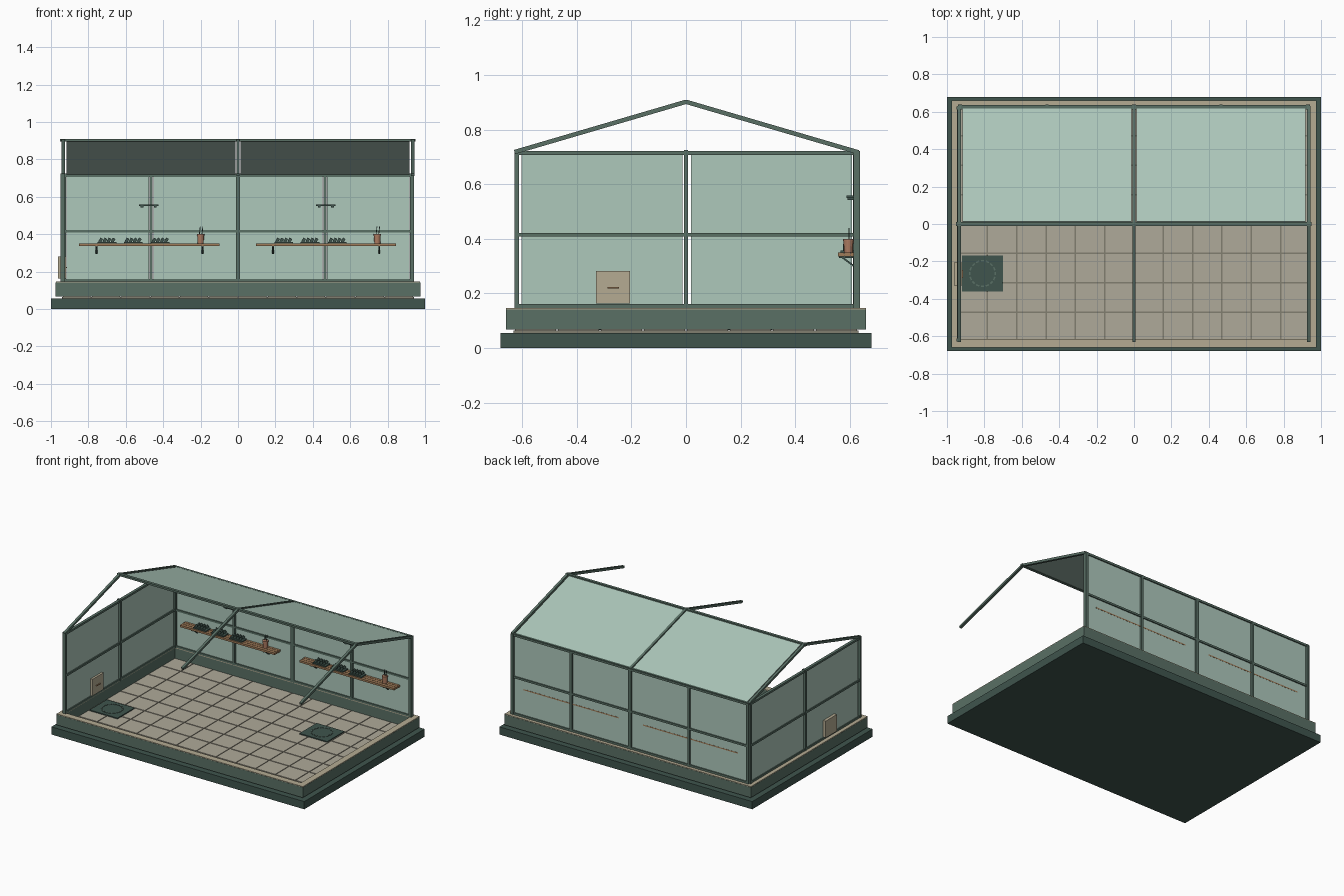
import bpy, bmesh, math
from mathutils import Matrix, Vector

if "Cube" in bpy.data.objects:
    bpy.data.objects.remove(bpy.data.objects["Cube"])


def material(name, r, g, b):
    m = bpy.data.materials.new(name)
    m.diffuse_color = (r, g, b, 1)
    m.use_nodes = True
    m.node_tree.nodes["Principled BSDF"].inputs["Base Color"].default_value = m.diffuse_color
    return m


DARK = material("dark_green", 0.05, 0.09, 0.075)
GREEN = material("green", 0.10, 0.16, 0.13)
TAN = material("tan", 0.46, 0.41, 0.29)
TILE = material("tile", 0.43, 0.40, 0.32)
GROUT = material("grout", 0.22, 0.21, 0.16)
GLASS = material("glass", 0.42, 0.58, 0.50)
WOOD = material("wood", 0.35, 0.2, 0.1)
CLAY = material("clay", 0.42, 0.2, 0.12)


def finish(bm, name, mat):
    me = bpy.data.meshes.new(name)
    bm.to_mesh(me)
    bm.free()
    ob = bpy.data.objects.new(name, me)
    me.materials.append(mat)
    bpy.context.collection.objects.link(ob)
    return ob


def boxes(name, mat, items):
    """One object from boxes given as (x0, x1, y0, y1, z0, z1)."""
    bm = bmesh.new()
    for x0, x1, y0, y1, z0, z1 in items:
        m = Matrix.Translation(((x0 + x1) / 2, (y0 + y1) / 2, (z0 + z1) / 2))
        bmesh.ops.create_cube(bm, size=1, matrix=m @ Matrix.Diagonal((x1 - x0, y1 - y0, z1 - z0, 1)))
    return finish(bm, name, mat)


def bars(name, mat, items):
    """Slanted boxes given as (start, end, width, thickness)."""
    bm = bmesh.new()
    for a, b, w, t in items:
        a, b = Vector(a), Vector(b)
        d = b - a
        z = d.normalized()
        x = Vector((1, 0, 0)) if abs(z.x) < 0.9 else Vector((0, 1, 0))
        y = z.cross(x).normalized()
        x = y.cross(z)
        m = Matrix((x, y, z)).transposed().to_4x4()
        m.translation = (a + b) / 2
        bmesh.ops.create_cube(bm, size=1, matrix=m @ Matrix.Diagonal((w, t, d.length, 1)))
    return finish(bm, name, mat)


def ring(x, y, w, z0, z1):
    return [(-x, x, -y, -y + w, z0, z1), (-x, x, y - w, y, z0, z1),
            (-x, -x + w, -y + w, y - w, z0, z1), (x - w, x, -y + w, y - w, z0, z1)]


# Base, floor slab and curb
boxes("base", DARK, [(-1, 1, -0.68, 0.68, 0, 0.055)])
boxes("floor_slab", GROUT, [(-0.942, 0.942, -0.632, 0.632, 0.05, 0.065)])
boxes("curb", GREEN, ring(0.975, 0.66, 0.045, 0.068, 0.142))
boxes("curb_cap", TAN, ring(0.974, 0.659, 0.044, 0.142, 0.147))

# Floor tiles
sx, sy, g = 1.88 / 12, 1.26 / 8, 0.004
boxes("floor_tiles", TILE, [
    (-0.94 + i * sx + g, -0.94 + (i + 1) * sx - g, -0.63 + j * sy + g, -0.63 + (j + 1) * sy - g, 0.06, 0.069)
    for i in range(12) for j in range(8)])

# Floor drains with a ring of studs
for n, (cx, cy) in enumerate([(-0.81, -0.265), (0.51, 0.22)]):
    boxes(f"drain_plate_{n}", DARK, [(cx - 0.11, cx + 0.11, cy - 0.097, cy + 0.097, 0.066, 0.076)])
    bm = bmesh.new()
    for k in range(16):
        a = k * math.tau / 16
        m = Matrix.Translation((cx + 0.068 * math.cos(a), cy + 0.068 * math.sin(a), 0.0765)) @ Matrix.Rotation(a, 4, 'Z')
        bmesh.ops.create_cube(bm, size=1, matrix=m @ Matrix.Diagonal((0.008, 0.018, 0.005, 1)))
    finish(bm, f"drain_studs_{n}", GREEN)

# Back wall frame and glass
XS = (-0.93, -0.465, 0, 0.465, 0.93)
RAILS = (0.154, 0.415, 0.714)
boxes("back_posts", GREEN, [(x - h, x + h, 0.613, 0.638, 0.145, 0.722)
                            for x, h in zip(XS, (0.01, 0.008, 0.012, 0.008, 0.01))])
boxes("back_rails", GREEN, [(-0.938, 0.938, 0.615, 0.636, z - 0.007, z + 0.007) for z in RAILS])
boxes("back_glass", GLASS, [(a + 0.012, b - 0.012, 0.622, 0.628, 0.16, 0.71)
                            for a, b in zip(XS, XS[1:])])

# Left wall frame and glass
YS = (-0.62, 0, 0.62)
boxes("left_posts", GREEN, [(-0.95, -0.925, y - 0.008, y + 0.008, 0.145, 0.725) for y in YS])
boxes("left_rails", GREEN, [(-0.947, -0.927, -0.625, 0.625, z - 0.007, z + 0.007) for z in RAILS])
boxes("left_glass", GLASS, [(-0.941, -0.935, a + 0.018, b - 0.012, 0.16, 0.71)
                            for a, b in zip(YS, YS[1:])])

# Hatch in the left wall
boxes("hatch", TAN, [(-0.962, -0.92, -0.33, -0.205, 0.163, 0.282)])
boxes("hatch_handle", WOOD, [(-0.92, -0.914, -0.288, -0.246, 0.218, 0.224)])

# Roof: ridge, eave, rafters and back glass slope
boxes("ridge", GREEN, [(-0.952, 0.948, -0.01, 0.01, 0.895, 0.909)])
boxes("back_eave", GREEN, [(-0.942, 0.942, 0.617, 0.633, 0.711, 0.725)])
bars("rafters", GREEN, [((x, 0, 0.902), (x, s * 0.628, 0.718), 0.018, 0.016)
                        for x in (-0.935, 0, 0.935) for s in (-1, 1)])
bars("roof_glass", GLASS, [((x, 0.012, 0.899), (x, 0.617, 0.721), 0.905, 0.006) for x in (-0.465, 0.465)])

# Shelves with brackets, seed trays and pots
for n, x0 in enumerate((-0.85, 0.095)):
    boxes(f"shelf_{n}", WOOD, [(x0, x0 + 0.75, 0.557 + k * 0.024, 0.578 + k * 0.024, 0.336, 0.35)
                               for k in range(3)] + [(x0, x0 + 0.75, 0.557, 0.629, 0.338, 0.346)])
    items = []
    for x in (x0 + 0.093, x0 + 0.66):
        items += [((x, 0.57, 0.334), (x, 0.618, 0.298), 0.01, 0.006),
                  ((x, 0.616, 0.295), (x, 0.616, 0.336), 0.01, 0.006),
                  ((x, 0.56, 0.333), (x, 0.62, 0.333), 0.01, 0.006)]
    bars(f"shelf_brackets_{n}", DARK, items)

    trays = [x0 + 0.15, x0 + 0.29, x0 + 0.435]
    boxes(f"seed_trays_{n}", DARK, [(x - 0.05, x + 0.05, 0.565, 0.62, 0.349, 0.358) for x in trays])
    bars(f"seedlings_{n}", DARK, [((x - 0.04 + k * 0.022, y, 0.357), (x - 0.028 + k * 0.022, y, 0.378), 0.016, 0.006)
                                  for x in trays for k in range(4) for y in (0.578, 0.606)])

    px = x0 + 0.65
    bm = bmesh.new()
    bmesh.ops.create_cone(bm, cap_ends=True, segments=16, radius1=0.016, radius2=0.018, depth=0.042,
                          matrix=Matrix.Translation((px, 0.595, 0.371)))
    bmesh.ops.create_cone(bm, cap_ends=True, segments=16, radius1=0.02, radius2=0.02, depth=0.008,
                          matrix=Matrix.Translation((px, 0.595, 0.396)))
    finish(bm, f"pot_{n}", CLAY)
    bars(f"pot_sticks_{n}", DARK, [((px + d, 0.597, 0.395), (px + d + 0.005, 0.597, 0.44), 0.004, 0.004)
                                   for d in (-0.007, 0.007)])

    # Small upper wall bar with two tabs
    cx = (-0.478, 0.47)[n]
    boxes(f"wall_bar_{n}", DARK, [(cx - 0.052, cx + 0.052, 0.588, 0.618, 0.55, 0.558)] +
          [(cx + s - 0.007, cx + s + 0.007, 0.592, 0.618, 0.543, 0.552) for s in (-0.035, 0.035)])
